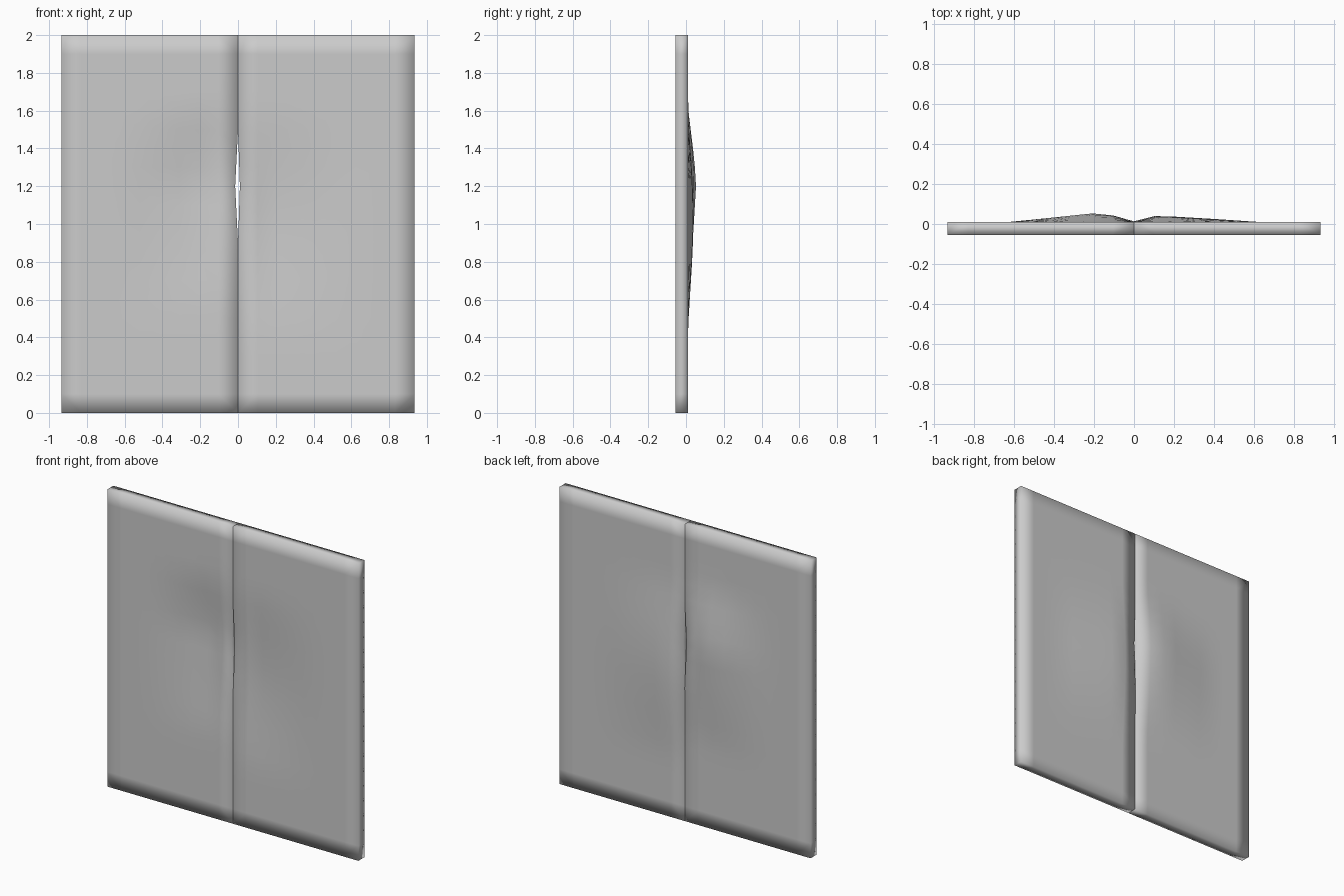
import bpy, bmesh, math

if "Cube" in bpy.data.objects:
    bpy.data.objects.remove(bpy.data.objects["Cube"])

W, H, Y0, Y1 = 0.935, 2.0, -0.055, 0.01
NX, NZ = 9, 20


def interp(t, pts):
    # piecewise linear profile
    if t <= pts[0][0]:
        return pts[0][1]
    for (a, va), (b, vb) in zip(pts, pts[1:]):
        if t <= b:
            return va + (vb - va) * (t - a) / (b - a)
    return pts[-1][1]


def panel(name, side, amp, across, upright, slant, gap):
    bm = bmesh.new()

    def vert(i, j, y):
        x, z = W * i / NX, H * j / NZ
        # battered bulge pushed towards the back
        dent = amp * interp(x, across) * interp(z - slant * x, upright)
        # seam edge bent away from the centre line
        bend = gap * max(0, 1 - abs(z - 1.2) / 0.3) if i == 0 else 0
        return bm.verts.new((side * (x + bend), y + dent, z))

    front = [[vert(i, j, Y0) for j in range(NZ + 1)] for i in range(NX + 1)]
    back = [[vert(i, j, Y1) for j in range(NZ + 1)] for i in range(NX + 1)]
    for g in (front, back):
        for i in range(NX):
            for j in range(NZ):
                bm.faces.new((g[i][j], g[i + 1][j], g[i + 1][j + 1], g[i][j + 1]))
    # rim around the slab
    loop = [(i, 0) for i in range(NX)] + [(NX, j) for j in range(NZ)]
    loop += [(i, NZ) for i in range(NX, 0, -1)] + [(0, j) for j in range(NZ, 0, -1)]
    for (a, b), (c, d) in zip(loop, loop[1:] + loop[:1]):
        bm.faces.new((front[a][b], front[c][d], back[c][d], back[a][b]))
    bmesh.ops.recalc_face_normals(bm, faces=bm.faces)
    for f in bm.faces:
        f.smooth = True
    me = bpy.data.meshes.new(name)
    bm.to_mesh(me)
    bm.free()
    ob = bpy.data.objects.new(name, me)
    bpy.context.collection.objects.link(ob)


# left leaf with the deeper dent
panel("left_door_panel", -1, 0.045,
      [(0, 0.15), (0.1, 0.75), (0.2, 1), (0.32, 0.7), (0.5, 0.3), (0.63, 0)],
      [(0.6, 0), (0.95, 0.6), (1.25, 1), (1.4, 0.7), (1.65, 0)], -0.15, 0.015)
# right leaf with the shallower dent
panel("right_door_panel", 1, 0.031,
      [(0, 0.15), (0.1, 1), (0.2, 0.9), (0.4, 0.5), (0.63, 0)],
      [(0.45, 0), (0.85, 0.8), (1.05, 1), (1.25, 0.8), (1.6, 0)], -0.1, 0.01)
